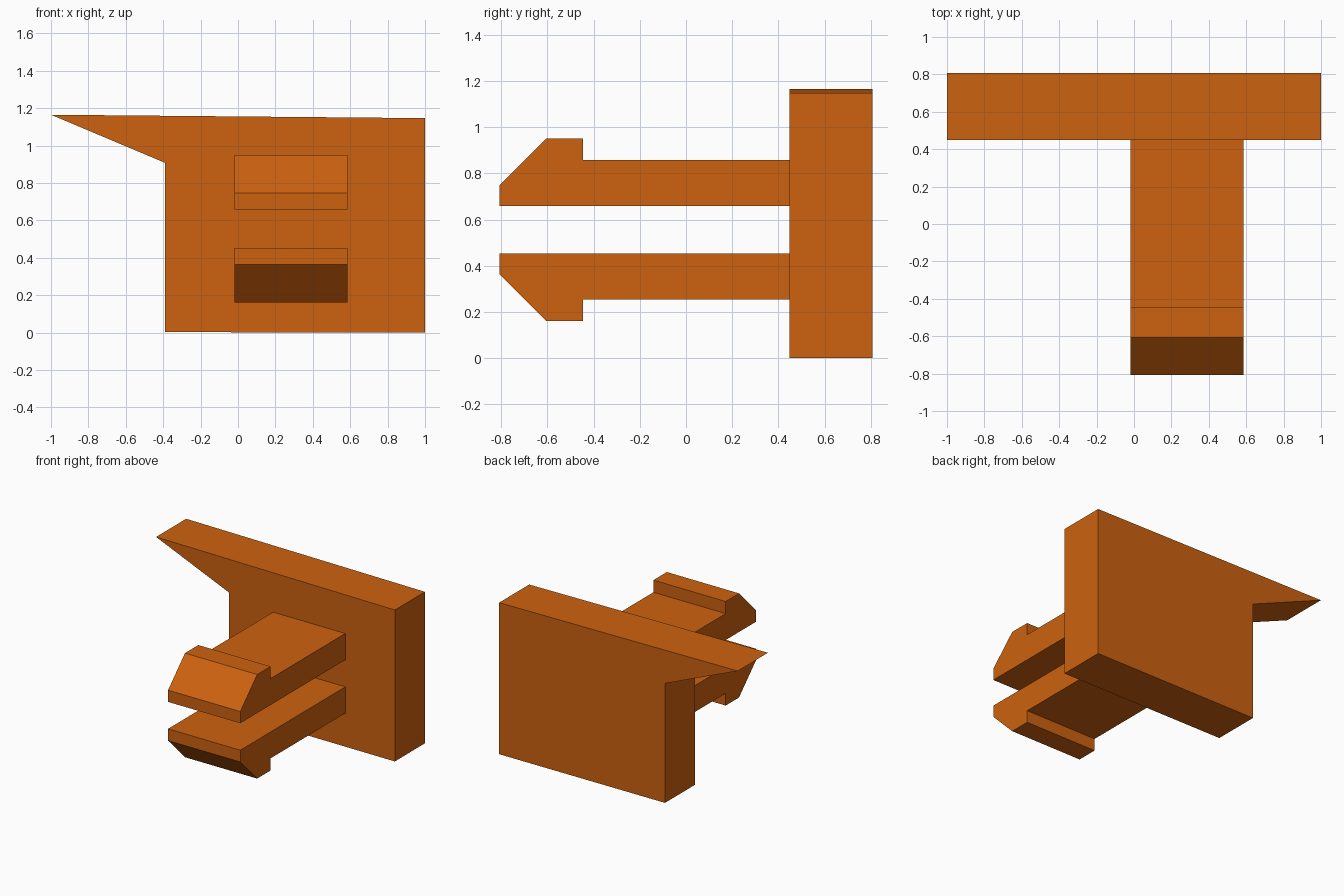
import bpy
import bmesh

if "Cube" in bpy.data.objects:
    bpy.data.objects.remove(bpy.data.objects["Cube"])

# Single orange plastic colour
orange = bpy.data.materials.new("orange")
orange.diffuse_color = (0.61, 0.122, 0.005, 1.0)
orange.use_nodes = True
orange.node_tree.nodes["Principled BSDF"].inputs["Base Color"].default_value = orange.diffuse_color


def extrude_profile(name, points, depth):
    """Extrude a closed 3D outline along the depth vector."""
    bm = bmesh.new()
    face = bm.faces.new([bm.verts.new(p) for p in points])
    result = bmesh.ops.extrude_face_region(bm, geom=[face], use_keep_orig=True)
    moved = [v for v in result["geom"] if isinstance(v, bmesh.types.BMVert)]
    bmesh.ops.translate(bm, verts=moved, vec=depth)
    bmesh.ops.recalc_face_normals(bm, faces=bm.faces)
    mesh = bpy.data.meshes.new(name)
    bm.to_mesh(mesh)
    bm.free()
    mesh.materials.append(orange)
    obj = bpy.data.objects.new(name, mesh)
    bpy.context.collection.objects.link(obj)
    return obj


# Back plate with the pointed lip at its upper left
PLATE_FRONT, PLATE_BACK = 0.448, 0.808
plate_outline = [(-0.39, 0.003), (1.0, 0.0), (1.0, 1.147),
                 (-1.0, 1.165), (-0.39, 0.908)]
extrude_profile("back_plate",
                [(x, PLATE_FRONT, z) for x, z in plate_outline],
                (0, PLATE_BACK - PLATE_FRONT, 0))

# Two snap arms with hooked ends, mirrored about the middle height
ARM_LEFT, ARM_RIGHT, MID_Z = -0.02, 0.585, 0.556
arm_outline = [(PLATE_FRONT, 0.102), (-0.808, 0.102), (-0.808, 0.191),
               (-0.606, 0.394), (-0.446, 0.394), (-0.446, 0.302),
               (PLATE_FRONT, 0.302)]
for name, side in (("upper_snap_arm", 1), ("lower_snap_arm", -1)):
    extrude_profile(name,
                    [(ARM_LEFT, y, MID_Z + side * h) for y, h in arm_outline],
                    (ARM_RIGHT - ARM_LEFT, 0, 0))
